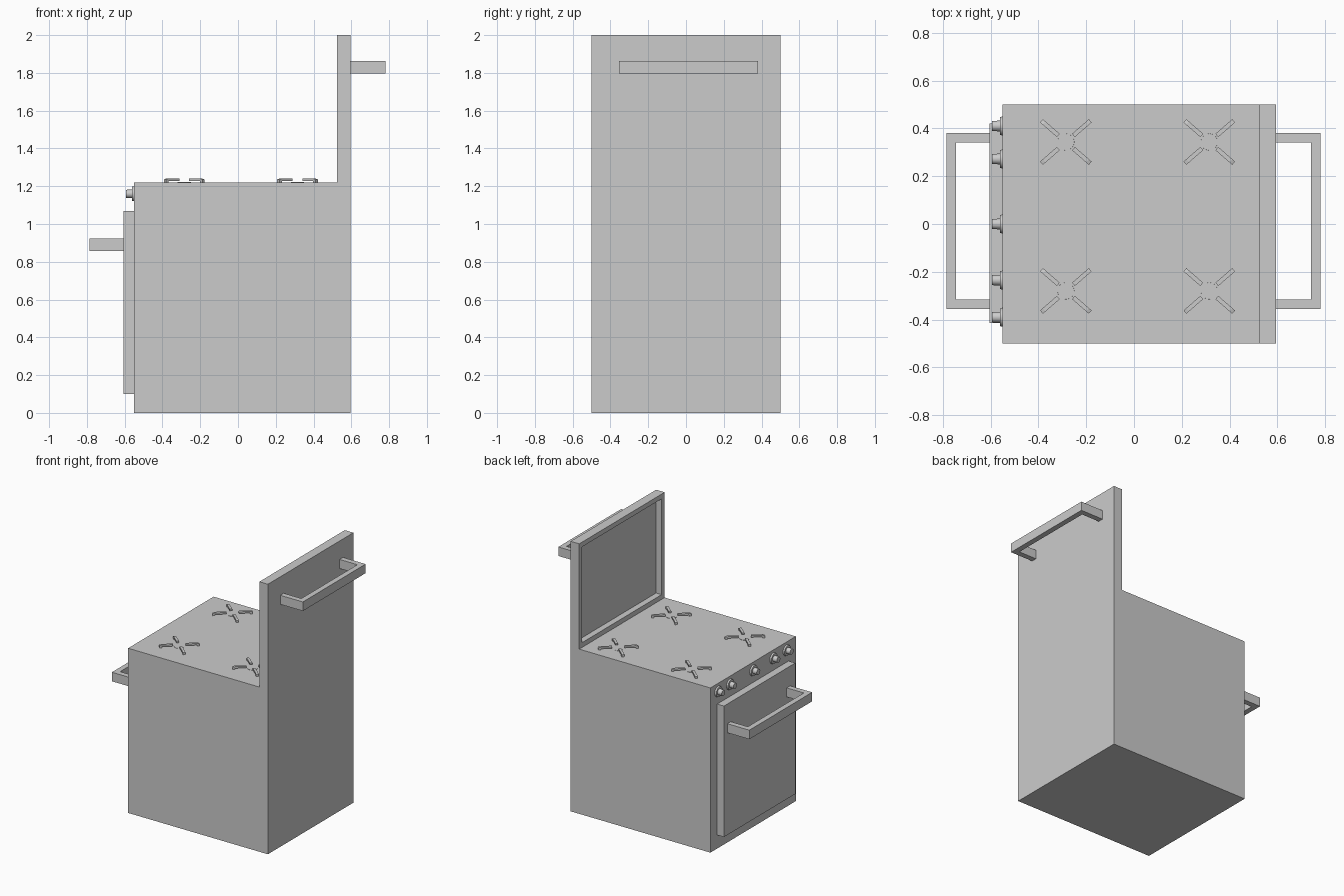
import bpy, bmesh, math
from mathutils import Matrix, Vector

if "Cube" in bpy.data.objects:
    bpy.data.objects.remove(bpy.data.objects["Cube"])

BURNERS = [(x, y) for x in (-0.285, 0.315) for y in (-0.28, 0.343)]
TOP = 1.22


def finish(bm, name, smooth=False):
    bmesh.ops.recalc_face_normals(bm, faces=bm.faces)
    me = bpy.data.meshes.new(name)
    bm.to_mesh(me)
    bm.free()
    ob = bpy.data.objects.new(name, me)
    bpy.context.collection.objects.link(ob)
    if smooth:
        bpy.context.view_layer.objects.active = ob
        ob.select_set(True)
        bpy.ops.object.shade_smooth_by_angle(angle=math.radians(35))
        ob.select_set(False)
    return ob


def add_box(bm, x, y, z):
    size = Vector((x[1] - x[0], y[1] - y[0], z[1] - z[0]))
    mid = Vector((sum(x) / 2, sum(y) / 2, sum(z) / 2))
    m = Matrix.Translation(mid) @ Matrix.Diagonal((*size, 1))
    bmesh.ops.create_cube(bm, size=1, matrix=m)


def add_disc(bm, r1, r2, h, matrix):
    """Tapered cylinder rising h along the local z of matrix."""
    bmesh.ops.create_cone(bm, cap_ends=True, segments=24, radius1=r1, radius2=r2,
                          depth=h, matrix=matrix @ Matrix.Translation((0, 0, h / 2)))


def extrude_profile(bm, points, vec):
    f = bm.faces.new([bm.verts.new(p) for p in points])
    new = bmesh.ops.extrude_face_region(bm, geom=[f], use_keep_orig=True)["geom"]
    bmesh.ops.translate(bm, vec=vec, verts=[v for v in new if isinstance(v, bmesh.types.BMVert)])


# Cabinet: gridded hob with a shallow square dish under each burner
bm = bmesh.new()
xs = [-0.55, -0.43, -0.14, 0.17, 0.46, 0.595]
ys = [-0.5, -0.425, -0.135, 0.198, 0.488, 0.5]
grid = [[bm.verts.new((x, y, TOP)) for y in ys] for x in xs]
dishes = []
for i in range(5):
    for j in range(5):
        f = bm.faces.new((grid[i][j], grid[i + 1][j], grid[i + 1][j + 1], grid[i][j + 1]))
        if i in (1, 3) and j in (1, 3):
            dishes.append(f)
rim = [e for e in bm.edges if e.is_boundary]
bmesh.ops.inset_individual(bm, faces=dishes, thickness=0.09, depth=-0.02)
side = bmesh.ops.extrude_edge_only(bm, edges=rim)["geom"]
for v in side:
    if isinstance(v, bmesh.types.BMVert):
        v.co.z = 0
bmesh.ops.holes_fill(bm, edges=[e for e in bm.edges if e.is_boundary], sides=0)
finish(bm, "cabinet")

# Raised lid with a recessed inner side
bm = bmesh.new()
add_box(bm, (0.525, 0.595), (-0.5, 0.5), (TOP, 2.0))
bm.normal_update()
inner = [f for f in bm.faces if f.normal.x < -0.9]
bmesh.ops.inset_region(bm, faces=inner, thickness=0.05)
bmesh.ops.translate(bm, vec=(0, 0, 0), verts=inner[0].verts)
ext = bmesh.ops.extrude_discrete_faces(bm, faces=inner)["faces"]
bmesh.ops.translate(bm, vec=(0.045, 0, 0), verts=ext[0].verts)
finish(bm, "lid")

# Oven door
bm = bmesh.new()
add_box(bm, (-0.605, -0.55), (-0.415, 0.42), (0.10, 1.07))
finish(bm, "oven_door")


# U-shaped handles
def handle(name, x, reach, z):
    a, b, t = -0.355, 0.38, 0.04
    xo = x + reach
    xi = xo - math.copysign(t, reach)
    pts = [(x, a), (xo, a), (xo, b), (x, b), (x, b - t), (xi, b - t), (xi, a + t), (x, a + t)]
    bm = bmesh.new()
    extrude_profile(bm, [(px, py, z) for px, py in pts], (0, 0, 0.067))
    finish(bm, name)


handle("door_handle", -0.605, -0.18, 0.857)
handle("lid_handle", 0.595, 0.185, 1.796)

# Control knobs
for n, y in enumerate((-0.39, -0.235, 0.0, 0.272, 0.41)):
    bm = bmesh.new()
    m = Matrix.Translation((-0.55, y, 1.16)) @ Matrix.Rotation(-math.pi / 2, 4, 'Y')
    add_disc(bm, 0.04, 0.037, 0.011, m)
    add_disc(bm, 0.023, 0.021, 0.044, m)
    finish(bm, f"knob_{n + 1}", True)

# Burners and their four-armed pan supports
for n, (x, y) in enumerate(BURNERS):
    base = Matrix.Translation((x, y, TOP - 0.02))
    bm = bmesh.new()
    add_disc(bm, 0.06, 0.045, 0.01, base)
    add_disc(bm, 0.037, 0.035, 0.022, base)
    finish(bm, f"burner_{n + 1}", True)
    bm = bmesh.new()
    for ang in (41, 139, 221, 319):
        m = base @ Matrix.Rotation(math.radians(ang), 4, 'Z')
        arm = [(0.135, 0.01), (0.135, 0.036), (0.12, 0.04), (0.042, 0.04),
               (0.042, 0.028), (0.118, 0.028), (0.118, 0.01)]
        extrude_profile(bm, [m @ Vector((r, -0.009, h)) for r, h in arm],
                        m.to_3x3() @ Vector((0, 0.018, 0)))
    finish(bm, f"pan_support_{n + 1}")
